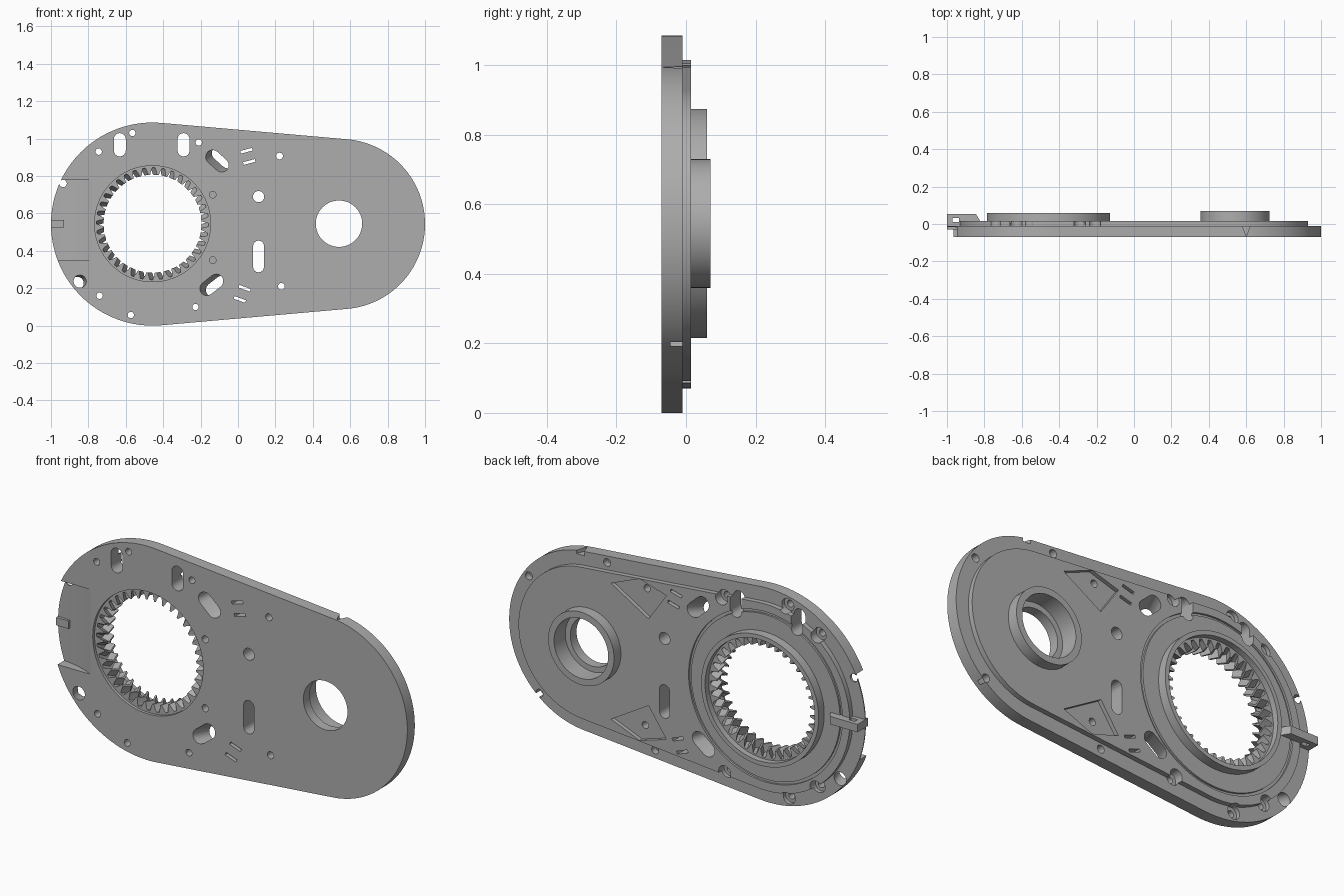
import bpy, bmesh, math
from math import sin, cos, pi, radians

if "Cube" in bpy.data.objects:
    bpy.data.objects.remove(bpy.data.objects["Cube"])

grey = bpy.data.materials.new("plain_grey")
grey.use_nodes = True
GREY = (0.42, 0.42, 0.42, 1)
grey.diffuse_color = GREY
grey.node_tree.nodes["Principled BSDF"].inputs["Base Color"].default_value = GREY

MID = 0.545                      # height of the centre line
GEAR, SHAFT = (-0.457, MID), (0.54, MID)
FRONT, BACK, LEVEL = -0.07, -0.01, 0.015
THRU = (-0.2, 0.2)


# Outlines in the x-z plane
def disc(c, r, n=32):
    return [(c[0] + r * cos(2 * pi * i / n), c[1] + r * sin(2 * pi * i / n)) for i in range(n)]


def slot(c, length, width, angle, n=8):
    r, h, a = width / 2, (length - width) / 2, radians(angle)
    pts = []
    for side in (1, -1):
        for i in range(n + 1):
            t = -pi / 2 + pi * i / n
            u, v = side * (h + r * cos(t)), side * r * sin(t)
            pts.append((c[0] + u * cos(a) - v * sin(a), c[1] + u * sin(a) + v * cos(a)))
    return pts


def bar(c, length, width, angle):
    a, h, w = radians(angle), length / 2, width / 2
    return [(c[0] + u * cos(a) - v * sin(a), c[1] + u * sin(a) + v * cos(a))
            for u, v in ((-h, -w), (h, -w), (h, w), (-h, w))]


def rounded_taper(inset, n=64):
    big, small = 0.543 - inset, 0.455 - inset
    cx = 1 - 0.455
    lean = math.acos((big - small) / (cx - GEAR[0]))
    pts = []
    for c, r, a0, a1 in ((cx, small, -lean, lean), (GEAR[0], big, lean, 2 * pi - lean)):
        for i in range(n + 1):
            t = a0 + (a1 - a0) * i / n
            pts.append((c + r * cos(t), 0.543 + r * sin(t)))
    return pts


def gear_outline(turn, teeth=36, tip=0.262, root=0.3):
    pts = []
    for k in range(teeth):
        for part, r in ((0.0, tip), (0.2, tip), (0.45, root), (0.75, root)):
            t = 2 * pi * (k + part + turn) / teeth
            pts.append((GEAR[0] + r * cos(t), GEAR[1] + r * sin(t)))
    return pts


# Solid made from matching outlines at several depths
def loft(name, layers):
    bm = bmesh.new()
    rings = [[bm.verts.new((x, y, z)) for x, z in pts] for pts, y in layers]
    n = len(rings[0])
    for a, b in zip(rings, rings[1:]):
        for i in range(n):
            j = (i + 1) % n
            bm.faces.new((a[i], a[j], b[j], b[i]))
    bm.faces.new(rings[0])
    bm.faces.new(rings[-1])
    if len(rings) > 2:
        bmesh.ops.triangulate(bm, faces=[f for f in bm.faces if len(f.verts) == 4])
    bmesh.ops.recalc_face_normals(bm, faces=bm.faces)
    mesh = bpy.data.meshes.new(name)
    bm.to_mesh(mesh)
    bm.free()
    mesh.materials.append(grey)
    ob = bpy.data.objects.new(name, mesh)
    bpy.context.scene.collection.objects.link(ob)
    return ob


def prism(pts, y0, y1, name="cutter"):
    return loft(name, [(pts, y0), (pts, y1)])


def slanted(pts, dx, dz):
    back = [(x + dx, z + dz) for x, z in pts]
    front = [(x - dx, z - dz) for x, z in pts]
    return loft("cutter", [(front, FRONT - 0.085), (back, LEVEL + 0.085)])


def upright(pts_xy, z0, z1, name="cutter"):
    ob = prism(pts_xy, z0, z1, name)
    for v in ob.data.vertices:
        v.co = (v.co.x, v.co.z, v.co.y)
    ob.data.flip_normals()
    return ob


# Combine tools with a target, then remove the tools
def combine(target, tools, operation):
    for tool in tools:
        tool.hide_render = True
        m = target.modifiers.new("shape", 'BOOLEAN')
        m.operation, m.solver, m.object = operation, 'EXACT', tool
    graph = bpy.context.evaluated_depsgraph_get()
    mesh = bpy.data.meshes.new_from_object(target.evaluated_get(graph))
    target.modifiers.clear()
    target.data = mesh
    for tool in tools:
        bpy.data.objects.remove(tool)


# Cover plate with raised back level and two round bosses
plate = prism(rounded_taper(0), FRONT, BACK, "cover_plate")
combine(plate, [
    prism(rounded_taper(0.07), -0.03, LEVEL),
    prism(disc(GEAR, 0.33, 96), -0.035, 0.06),
    prism(disc(SHAFT, 0.185, 64), -0.04, 0.07)], 'UNION')

# Ring gear bore with herringbone teeth, and its counterbores
groove = prism(disc(GEAR, 0.432, 96), 0.005, 0.1)
combine(groove, [prism(disc(GEAR, 0.418, 96), -0.1, 0.2)], 'DIFFERENCE')
cuts = [
    groove,
    loft("cutter", [(gear_outline(0), -0.08), (gear_outline(0.75), -0.012), (gear_outline(0), 0.07)]),
    prism(disc(GEAR, 0.31, 96), -0.1, -0.055),
    prism(disc(GEAR, 0.308, 96), 0.03, 0.1),
    prism(disc(SHAFT, 0.124, 64), *THRU),
    prism(disc(SHAFT, 0.152, 64), -0.02, 0.1)]

# Screw holes, with counterbores behind those near the rim
rim_holes = [(-0.745, 0.93), (-0.565, 1.03), (-0.21, 0.98), (-0.74, 0.16), (-0.573, 0.057), (-0.227, 0.10)]
for c in rim_holes:
    cuts += [prism(disc(c, 0.017, 20), *THRU), prism(disc(c, 0.034, 24), -0.03, 0.1)]
for c in ((0.222, 0.907), (0.232, 0.21)):
    cuts.append(prism(disc(c, 0.018, 20), *THRU))
for z in (0.70, 0.35):
    cuts.append(prism(disc((-0.135, z), 0.018, 20), -0.1, -0.03))
for c in ((0.89, 0.79), (0.45, 0.975), (0.83, 0.21), (0.18, 0.095), (-0.935, 0.76)):
    cuts.append(prism(disc(c, 0.02, 20), -0.045, 0.1))

# Slots and larger openings
cuts += [
    prism(disc((0.11, 0.69), 0.03), *THRU),
    prism(slot((0.11, 0.37), 0.17, 0.058, 90), *THRU),
    prism(slot((-0.632, 0.967), 0.125, 0.064, 90), *THRU),
    prism(slot((-0.291, 0.967), 0.125, 0.064, 90), *THRU),
    slanted(slot((-0.095, 0.89), 0.14, 0.075, -42), 0.05, 0.03),
    slanted(slot((-0.125, 0.215), 0.14, 0.075, 38), 0.05, -0.01),
    slanted(disc((-0.855, 0.23), 0.034), -0.03, -0.02)]
for c, a in (((0.045, 0.935), 15), ((0.06, 0.875), 15), ((0.035, 0.20), -20), ((0.01, 0.14), -20)):
    cuts.append(prism(bar(c, 0.065, 0.015, a), *THRU))

# Four-sided pockets in the back, mirrored about the centre line
pocket = [(0.41, 0.89), (0.25, 0.955), (0.10, 0.91), (0.20, 0.765)]
for s in (1, -1):
    cuts.append(prism([(x, MID + s * (z - MID)) for x, z in pocket], -0.005, 0.1))

# Scooped hollow in the front and a pointer notch on the top edge
cuts.append(upright(disc((-1.0, -0.482), 0.467, 128), 0.35, 0.78))
cuts.append(upright([(0.578, BACK + 0.001), (0.622, BACK + 0.001), (0.6, -0.065)], 0.975, 1.1))
combine(plate, cuts, 'DIFFERENCE')

# Small clip on the back at the right-hand end
clip = upright([(-1, -0.03), (-0.93, -0.03), (-0.93, 0.01), (-0.82, 0.012),
                (-0.845, 0.053), (-1, 0.053)], 0.525, 0.565, "back_clip")
combine(clip, [upright([(-0.97, 0.01), (-0.935, 0.01), (-0.935, 0.032), (-0.97, 0.032)], 0.4, 0.7)], 'DIFFERENCE')

# Smooth the round walls and keep edges crisp
for ob in (plate, clip):
    bpy.ops.object.select_all(action='DESELECT')
    ob.select_set(True)
    bpy.context.view_layer.objects.active = ob
    bpy.ops.object.shade_smooth_by_angle(angle=radians(25))
